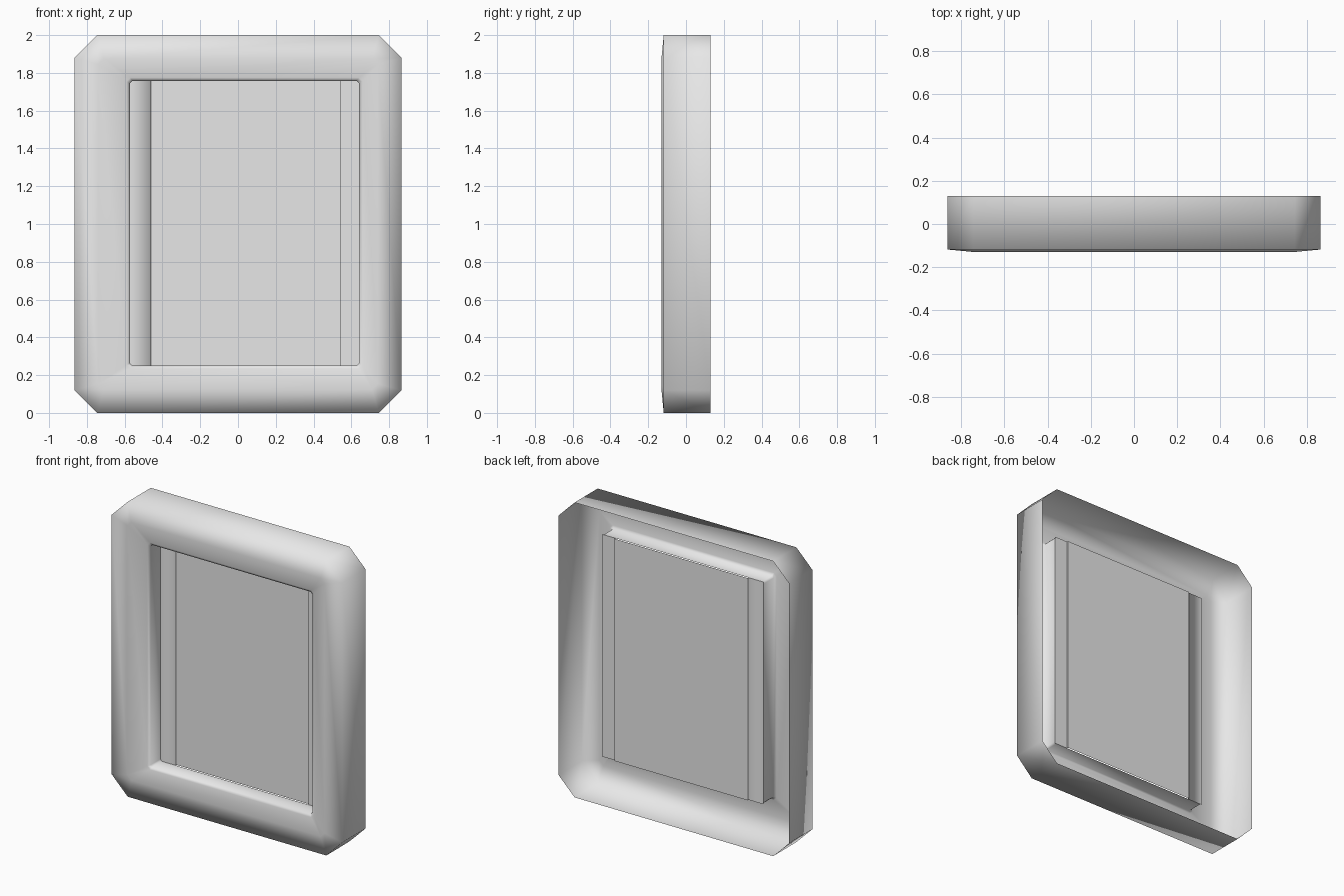
import bpy

if "Cube" in bpy.data.objects:
    bpy.data.objects.remove(bpy.data.objects["Cube"])

grey = bpy.data.materials.new("plain_grey")
grey.diffuse_color = (0.8, 0.8, 0.8, 1)
grey.use_nodes = True
grey.node_tree.nodes["Principled BSDF"].inputs["Base Color"].default_value = grey.diffuse_color


def octagon(x0, x1, z0, z1, c, y):
    """Rectangle with cut corners, facing -y."""
    return [(x0 + c, y, z0), (x1 - c, y, z0), (x1, y, z0 + c), (x1, y, z1 - c),
            (x1 - c, y, z1), (x0 + c, y, z1), (x0, y, z1 - c), (x0, y, z0 + c)]


def make(name, verts, faces):
    mesh = bpy.data.meshes.new(name)
    mesh.from_pydata(verts, [], faces)
    mesh.materials.append(grey)
    obj = bpy.data.objects.new(name, mesh)
    bpy.context.collection.objects.link(obj)
    return mesh


# Frame shell: open back, side walls, nearly flat front, rolled lip and window recess
loops = [
    octagon(-0.865, 0.865, 0, 2, 0.12, 0.13),
    octagon(-0.865, 0.865, 0, 2, 0.12, -0.118),
    octagon(-0.74, 0.74, 0.125, 1.875, 0.03, -0.13),
    octagon(-0.59, 0.66, 0.235, 1.775, 0.02, -0.13),
    octagon(-0.572, 0.64, 0.25, 1.757, 0.012, -0.118),
    octagon(-0.572, 0.64, 0.25, 1.757, 0.012, -0.015),
]
verts = [v for loop in loops for v in loop]
faces = []
for k in range(len(loops) - 1):
    for i in range(8):
        j = (i + 1) % 8
        faces.append((k * 8 + i, k * 8 + j, k * 8 + 8 + j, k * 8 + 8 + i))
frame = make("frame_shell", verts, faces)
for p in frame.polygons:
    p.use_smooth = True

# Window panel: centre sheet set slightly behind two side strips
profile = [(-0.572, -0.015), (-0.46, -0.015), (-0.46, -0.006),
           (0.54, -0.006), (0.54, -0.015), (0.64, -0.015)]
n = len(profile)
verts = [(x, y, z) for z in (0.25, 1.757) for x, y in profile]
faces = [(i, i + 1, n + i + 1, n + i) for i in range(n - 1)]
panel = make("window_panel", verts, faces)
for p in panel.polygons:
    p.use_smooth = p.index < 2  # soft left strip
